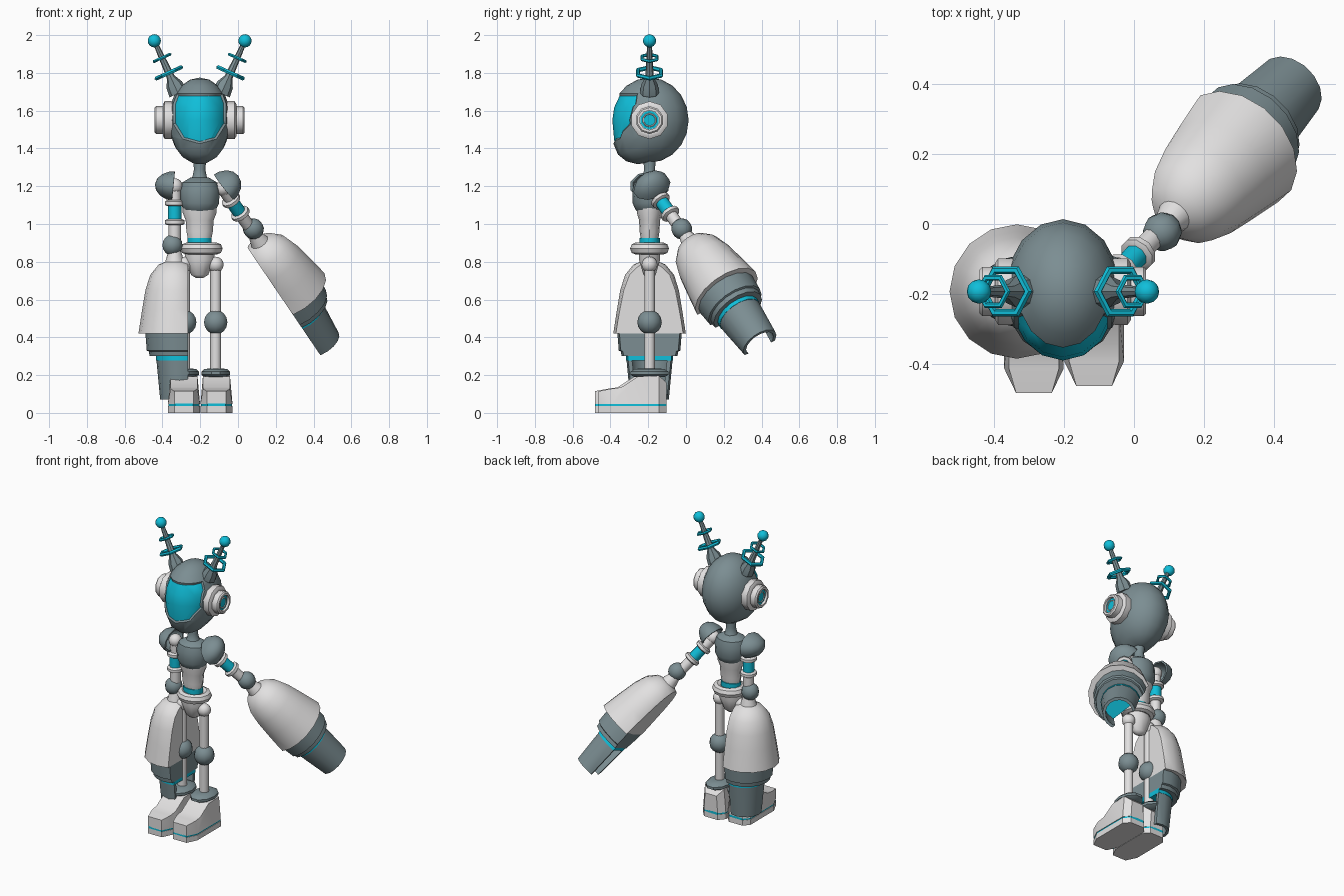
import bpy, bmesh, math
from mathutils import Matrix, Vector

if "Cube" in bpy.data.objects:
    bpy.data.objects.remove(bpy.data.objects["Cube"])


def material(name, rgb):
    m = bpy.data.materials.new(name)
    m.use_nodes = True
    m.diffuse_color = (*rgb, 1)
    m.node_tree.nodes["Principled BSDF"].inputs["Base Color"].default_value = (*rgb, 1)
    return m


WHITE = material("warm white", (0.76, 0.75, 0.75))
GREY = material("slate grey", (0.2, 0.27, 0.29))
CYAN = material("bright cyan", (0.005, 0.52, 0.7))
CX, CY = -0.203, -0.193


def frame(origin, z_axis=(0, 0, 1), x_axis=(1, 0, 0)):
    z, x = Vector(z_axis).normalized(), Vector(x_axis).normalized()
    y = z.cross(x).normalized()
    m = Matrix((y.cross(z), y, z)).transposed().to_4x4()
    m.translation = origin
    return m


def finish(name, bm, mats, matrix=Matrix(), angle=38):
    bmesh.ops.recalc_face_normals(bm, faces=bm.faces)
    me = bpy.data.meshes.new(name)
    bm.to_mesh(me)
    bm.free()
    for m in mats:
        me.materials.append(m)
    me.shade_smooth()
    me.set_sharp_from_angle(angle=math.radians(angle))
    ob = bpy.data.objects.new(name, me)
    ob.matrix_world = matrix
    bpy.context.collection.objects.link(ob)
    return ob


def lathe(name, profile, mat, matrix, segs=12, sy=1.0, shift=0.0, cut=None, loop=False):
    """Revolve (radius, height) points; optionally slice flat at x = cut."""
    bm = bmesh.new()
    rows = [[bm.verts.new((shift + r * math.cos(math.tau * i / segs),
                           sy * r * math.sin(math.tau * i / segs), z))
             for i in range(segs)] for r, z in profile]
    pairs = list(zip(rows, rows[1:])) + ([(rows[-1], rows[0])] if loop else [])
    for a, b in pairs:
        for i in range(segs):
            j = (i + 1) % segs
            bm.faces.new((a[i], a[j], b[j], b[i]))
    if not loop:
        bm.faces.new(rows[0])
        bm.faces.new(rows[-1])
    bmesh.ops.remove_doubles(bm, verts=bm.verts, dist=0.0001)
    if cut is not None:
        res = bmesh.ops.bisect_plane(bm, geom=bm.verts[:] + bm.edges[:] + bm.faces[:],
                                     plane_co=(cut, 0, 0), plane_no=(1, 0, 0), clear_inner=True)
        edges = [e for e in res["geom_cut"] if isinstance(e, bmesh.types.BMEdge)]
        bmesh.ops.holes_fill(bm, edges=edges, sides=0)
    return finish(name, bm, [mat], matrix)


def ball(name, r, mat, matrix, segs=12):
    bm = bmesh.new()
    bmesh.ops.create_uvsphere(bm, u_segments=segs, v_segments=8, radius=r)
    return finish(name, bm, [mat], matrix, 50)


def ring(name, major, minor, mat, matrix, segs=12, sides=6, sy=1.0):
    prof = [(major + minor * math.cos(math.tau * i / sides),
             minor * math.sin(math.tau * i / sides)) for i in range(sides)]
    return lathe(name, prof, mat, matrix, segs, sy, loop=True)


# Head: ellipsoid with a forward chin and an inset visor
def build_head():
    bm = bmesh.new()
    bmesh.ops.create_uvsphere(bm, u_segments=16, v_segments=10, radius=1)
    for v in bm.verts:
        v.co = Vector((v.co.x * 0.166, v.co.y * 0.207, v.co.z * 0.225))
        if v.co.z < 0 and v.co.y < 0:
            v.co.z += 0.3 * v.co.y * min(1, -v.co.z / 0.1)
    half = [(0, 0.14), (0.12, 0.14), (0.14, 0.09), (0.14, -0.02), (0.09, -0.1), (0, -0.125)]
    outline = half + [(-x, z) for x, z in half[-2:0:-1]]
    planes = []

    def inside():
        return [f for f in bm.faces if f.calc_center_median().y < -0.04 and all(
            (f.calc_center_median() - p).dot(n) < 0 for p, n in planes)]

    for (x1, z1), (x2, z2) in zip(outline, outline[1:] + outline[:1]):
        p, n = Vector((x1, 0, z1)), Vector((z1 - z2, 0, x2 - x1))
        faces = inside()
        geom = faces + list({e for f in faces for e in f.edges}) + list({v for f in faces for v in f.verts})
        bmesh.ops.bisect_plane(bm, geom=geom, plane_co=p, plane_no=n)
        planes.append((p, n))
    visor = inside()
    bmesh.ops.inset_region(bm, faces=visor, thickness=0.008, depth=-0.01)
    for f in visor:
        f.material_index = 1
    finish("head", bm, [GREY, CYAN], Matrix.Translation((CX, CY, 1.55)))


build_head()

# Ear cups and antennae
for side, label in ((1, "left"), (-1, "right")):
    ear = frame((CX + side * 0.13, CY, 1.55), (side, 0, 0), (0, 0, 1))
    lathe(label + "_ear_cup", [(0.095, 0), (0.1, 0.02), (0.1, 0.055), (0.085, 0.064), (0.074, 0.064),
                               (0.074, 0.1), (0.066, 0.108), (0.052, 0.108), (0.052, 0.09), (0, 0.09)],
          WHITE, ear, 10)
    lathe(label + "_ear_lens", [(0.05, 0.088), (0.05, 0.094), (0, 0.096)], CYAN, ear, 10)
    ring(label + "_ear_trim", 0.034, 0.004, WHITE, ear @ Matrix.Translation((0, 0, 0.096)), 10)
    ant = frame((CX + side * 0.118, CY, 1.7), (side * 0.412, 0, 0.911))
    lathe(label + "_antenna", [(0.05, -0.01), (0.045, 0.04), (0.022, 0.085), (0.012, 0.29)], GREY, ant, 8)
    ring(label + "_antenna_large_ring", 0.07, 0.012, CYAN, ant @ Matrix.Translation((0, 0, 0.11)), 6)
    ring(label + "_antenna_small_ring", 0.045, 0.009, CYAN, ant @ Matrix.Translation((0, 0, 0.197)), 6)
    ball(label + "_antenna_ball", 0.035, CYAN, ant @ Matrix.Translation((0, 0, 0.296)))

# Neck, chest, torso and hips
body = Matrix.Translation((CX, CY, 0))
lathe("neck", [(0.065, 1.21), (0.038, 1.25), (0.03, 1.29), (0.038, 1.37)], GREY, body, 10)
lathe("chest", [(0.05, 1.245), (0.092, 1.22), (0.105, 1.18), (0.103, 1.11), (0.085, 1.075), (0.05, 1.05)],
      GREY, body, 12, 0.87)
lathe("torso", [(0.062, 0.92), (0.07, 0.96), (0.074, 1.02), (0.09, 1.06), (0.09, 1.12)], WHITE, body, 12, 0.75)
lathe("waist_band", [(0.064, 0.88), (0.064, 0.925)], CYAN, body, 12, 0.85)
ring("belt", 0.08, 0.032, WHITE, Matrix.Translation((CX + 0.01, CY, 0.87)), 12, 8, 0.92)
lathe("pelvis", [(0.08, 0.87), (0.078, 0.81), (0.045, 0.73), (0.02, 0.715)], WHITE, body, 10, 0.75)


# Legs and boots
def boot_slab(name, profile, mat, matrix, half_width):
    """Extrude a side profile of (y, z), narrowing toe, heel and top."""
    bm = bmesh.new()
    rows = []
    for s in (-1, 1):
        row = []
        for y, z in profile:
            w = half_width * (0.6 if y < -0.25 or y > 0.07 else 1) * (0.84 if z > 0.12 else 1)
            row.append(bm.verts.new((s * w, y, z)))
        rows.append(row)
        bm.faces.new(row)
    for i in range(len(profile)):
        j = (i + 1) % len(profile)
        bm.faces.new((rows[0][i], rows[0][j], rows[1][j], rows[1][i]))
    bmesh.ops.triangulate(bm, faces=[f for f in bm.faces if len(f.verts) > 4])
    finish(name, bm, [mat], matrix, 25)


def flat_slab(z1, z2):
    ys = (-0.28, -0.21, 0.04, 0.08)
    return [(y, z1) for y in ys] + [(y, z2) for y in reversed(ys)]


for label, x, shift in (("left", -0.118, 0.01), ("right", -0.282, -0.01)):
    leg = Matrix.Translation((x, CY, 0))
    ball(label + "_hip", 0.042, WHITE, leg @ Matrix.Translation((0, 0, 0.785)))
    lathe(label + "_leg", [(0.029, 0.18), (0.029, 0.79)], WHITE, leg, 10)
    ball(label + "_knee", 0.065, GREY, leg @ Matrix.Translation((0, 0, 0.48)), 10)
    lathe(label + "_ankle_ring", [(0.06, 0.19), (0.076, 0.202), (0.076, 0.218), (0.06, 0.232), (0.03, 0.236)],
          GREY, leg, 10, 1.4)
    foot = Matrix.Translation((x + shift * 0.4, CY + shift, 0))
    boot_slab(label + "_sole", flat_slab(0, 0.036), WHITE, foot, 0.085)
    boot_slab(label + "_sole_stripe", flat_slab(0.034, 0.05), CYAN, foot, 0.081)
    boot_slab(label + "_boot", [(-0.28, 0.046), (-0.21, 0.046), (0.04, 0.046), (0.08, 0.046), (0.08, 0.16),
                                (0.04, 0.197), (-0.07, 0.193), (-0.16, 0.135), (-0.21, 0.128),
                                (-0.28, 0.115)], WHITE, foot, 0.085)

# Arms: rigid stacks along the arm axis, with a flat inner face
CUT = -0.07
ARMS = (("right", frame((-0.335, CY, 1.2), (0, 0, -1), (-1, 0, 0))),
        ("left", frame((-0.08, -0.18, 1.19), (0.485, 0.505, -0.714), (0.827, 0, 0.562))))
for label, arm in ARMS:
    ball(label + "_shoulder", 0.042, WHITE, arm)
    lathe(label + "_upper_arm", [(0.033, 0), (0.033, 0.32)], WHITE, arm, 10)
    for i, w in enumerate((0.09, 0.19)):
        lathe(f"{label}_arm_collar_{i + 1}", [(0.04, w - 0.016), (0.052, w - 0.009), (0.052, w + 0.009),
                                              (0.04, w + 0.016)], WHITE, arm, 10)
    lathe(label + "_arm_band", [(0.036, 0.1), (0.036, 0.18)], CYAN, arm, 10)
    ball(label + "_elbow", 0.056, GREY, arm @ Matrix.Translation((0.012, 0, 0.312)), 10)
    lathe(label + "_forearm", [(0.03, 0.33), (0.05, 0.4), (0.085, 0.415), (0.13, 0.47), (0.155, 0.55),
                               (0.172, 0.65), (0.192, 0.78), (0.165, 0.78)], WHITE, arm, 16, cut=CUT)
    lathe(label + "_cuff", [(0.171, 0.77), (0.163, 0.87), (0.152, 0.875), (0.148, 0.9), (0.12, 0.9)],
          GREY, arm, 16, shift=-0.015, cut=CUT)
    lathe(label + "_cuff_band", [(0.124, 0.89), (0.124, 0.922)], CYAN, arm, 16, shift=-0.025, cut=CUT)
    lathe(label + "_hand_tube", [(0.122, 0.92), (0.102, 1.13), (0.084, 1.13), (0.104, 0.92)], GREY, arm, 16,
          shift=-0.025, cut=CUT, loop=True)
    # Shoulder pad: domed shell facing outward
    dome = [(0.105 * math.sin(a), 0.105 * math.cos(a)) for a in (0, 0.4, 0.8, 1.2, 1.5)]
    shell = dome + [(r * 0.87, z * 0.87) for r, z in reversed(dome)]
    pad = arm @ frame((0, 0, 0), (1, 0, -0.1), (0, 0, 1)) @ Matrix.Diagonal((0.75, 1, 1, 1))
    lathe(label + "_shoulder_pad", shell, GREY, pad, 10)
